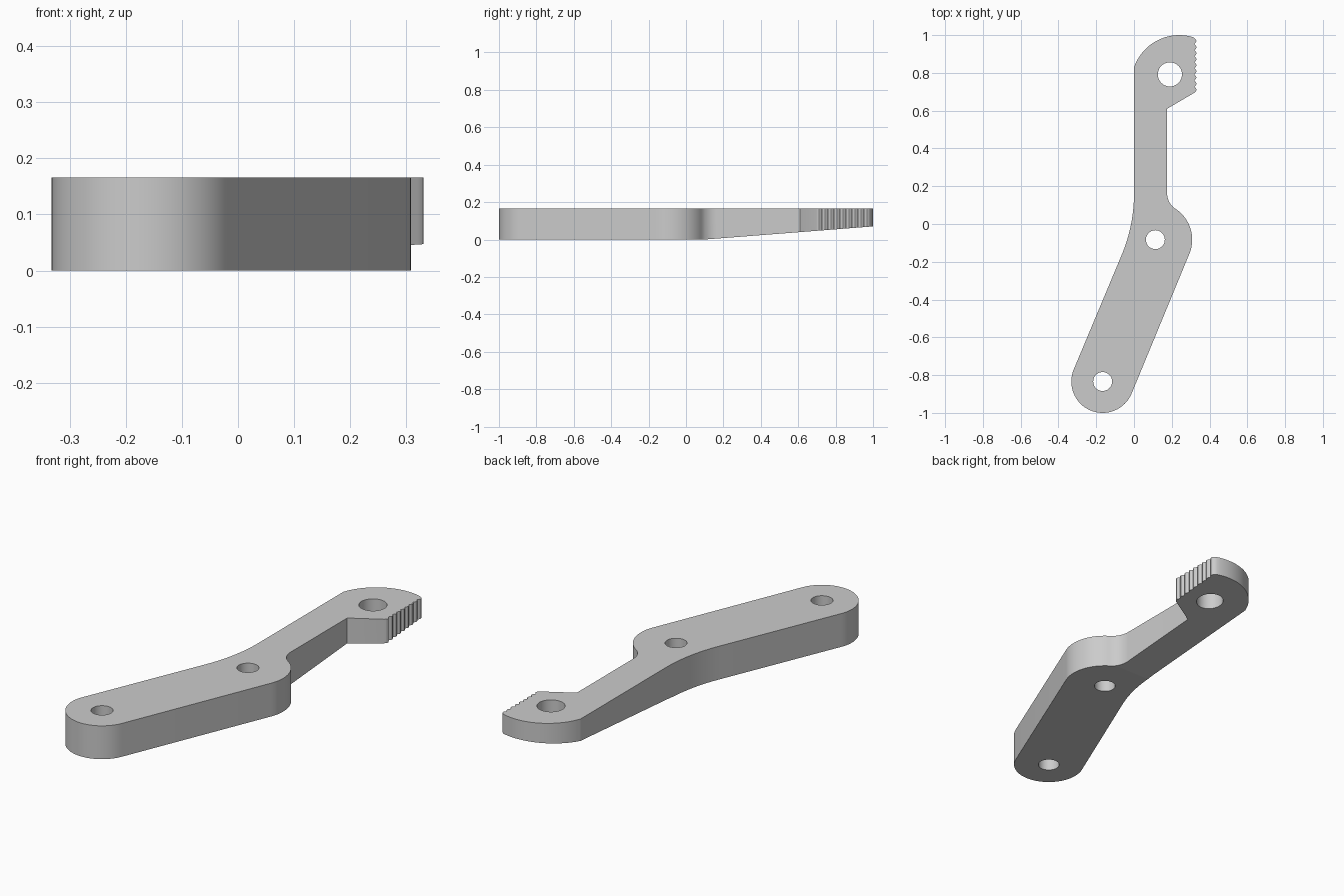
import bpy, bmesh
from math import sin, cos, pi, radians, tan, sqrt, atan2, degrees

cube = bpy.data.objects.get("Cube")
if cube:
    bpy.data.objects.remove(cube, do_unlink=True)

THICK = 0.166
BEND_Y = 0.1        # underside starts to rise here
RISE = 0.07 / 0.9   # slope of the underside


def arc(cx, cy, r, start, end, n):
    """Points along an arc, angles in degrees."""
    steps = [radians(start + (end - start) * i / n) for i in range(n + 1)]
    return [(cx + r * cos(a), cy + r * sin(a)) for a in steps]


# Arm layout: pivot centres and the lean of the lower arm
LOW, MID, HEAD = (-0.166, -0.834), (0.113, -0.083), (0.19, 0.792)
LEAN = 67
LOW_R, MID_R, FILLET_R = 0.166, 0.195, 0.1
NECK_X = 0.175

# Lower end, then the rounded elbow
outline = arc(*LOW, LOW_R, LEAN + 90, LEAN + 270, 32)
fx = NECK_X + FILLET_R
fy = MID[1] + sqrt((MID_R + FILLET_R) ** 2 - (fx - MID[0]) ** 2)
touch = degrees(atan2(fy - MID[1], fx - MID[0]))
outline += arc(*MID, MID_R, LEAN - 90, touch, 24)

# Concave fillet into the neck, and the underside of the head
outline += arc(fx, fy, FILLET_R, touch + 180, 180, 10)[1:]
outline.append((NECK_X, 0.61))

# Toothed edge
TEETH, SUB = 9, 4
y0, y1 = 0.695, 0.985
for i in range(TEETH * SUB + 1):
    t = i / SUB
    outline.append((0.32 + 0.011 * abs(sin(pi * t)), y0 + (y1 - y0) * t / TEETH))

# Rounded crown of the head
outline += arc(0.24, 0.746, 0.254, 70, 160.7, 24)[1:]

# Long sweep on the outer side, tangent to the neck and the lower arm
turn = 90 - LEAN
sweep_r = 0.17 / tan(radians(turn / 2))
outline += arc(-sweep_r, 0.16, sweep_r, 0, -turn, 16)

# Solid body
bm = bmesh.new()
base = bm.faces.new([bm.verts.new((x, y, 0)) for x, y in outline])
ext = bmesh.ops.extrude_face_region(bm, geom=[base])
top = [v for v in ext["geom"] if isinstance(v, bmesh.types.BMVert)]
bmesh.ops.translate(bm, verts=top, vec=(0, 0, THICK))
bmesh.ops.bisect_plane(bm, geom=bm.verts[:] + bm.edges[:] + bm.faces[:],
                       plane_co=(0, BEND_Y, 0), plane_no=(0, 1, 0))
for v in bm.verts:
    if v.co.z < 0.01 and v.co.y > BEND_Y:
        v.co.z = (v.co.y - BEND_Y) * RISE
bmesh.ops.recalc_face_normals(bm, faces=bm.faces[:])
mesh = bpy.data.meshes.new("lever_arm")
bm.to_mesh(mesh)
bm.free()
arm = bpy.data.objects.new("lever_arm", mesh)
bpy.context.collection.objects.link(arm)

# Pivot holes
for (x, y), r in ((LOW, 0.05), (MID, 0.05), (HEAD, 0.064)):
    bpy.ops.mesh.primitive_cylinder_add(vertices=40, radius=r, depth=1, location=(x, y, 0))
    cutter = bpy.context.object
    cutter.name = "hole_cutter"
    cutter.hide_render = True
    mod = arm.modifiers.new("hole", "BOOLEAN")
    mod.operation, mod.solver, mod.object = "DIFFERENCE", "EXACT", cutter
    bpy.context.view_layer.objects.active = arm
    bpy.ops.object.modifier_apply(modifier=mod.name)
    bpy.data.objects.remove(cutter, do_unlink=True)

# Grey metal
grey = bpy.data.materials.new("grey_metal")
grey.use_nodes = True
colour = (0.6, 0.6, 0.6, 1)
grey.diffuse_color = colour
grey.node_tree.nodes["Principled BSDF"].inputs["Base Color"].default_value = colour
arm.data.materials.clear()
arm.data.materials.append(grey)

# Smooth walls, flat top and underside
bpy.ops.object.select_all(action="DESELECT")
arm.select_set(True)
bpy.context.view_layer.objects.active = arm
bpy.ops.object.shade_smooth_by_angle(angle=radians(18))
for f in arm.data.polygons:
    f.material_index = 0
    if abs(f.normal.z) > 0.5:
        f.use_smooth = False
